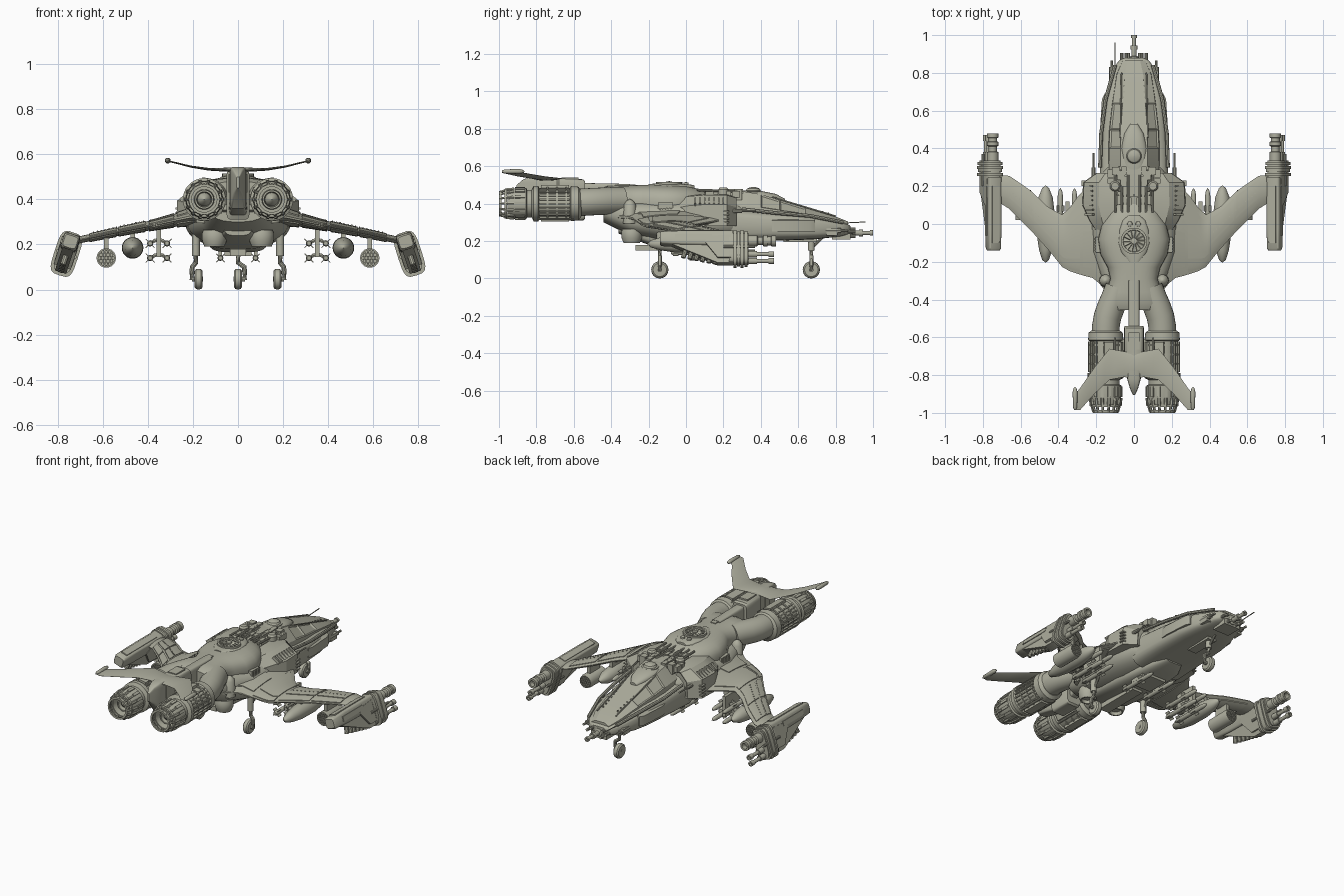
import bpy, bmesh, math, random
from mathutils import Vector, Matrix
random.seed(4)
V = Vector
hull_mat = bpy.data.materials.new("khaki grey hull")
hull_mat.diffuse_color = (0.42, 0.42, 0.34, 1)
new = bmesh.new

def finish(name, bm, mirror=True, ang=35):
    bmesh.ops.recalc_face_normals(bm, faces=bm.faces[:])
    for f in bm.faces: f.smooth = True
    for e in bm.edges: e.smooth = e.calc_face_angle(3.0) < math.radians(ang)
    me = bpy.data.meshes.new(name); bm.to_mesh(me); bm.free()
    me.materials.append(hull_mat)
    ob = bpy.data.objects.new(name, me)
    bpy.context.collection.objects.link(ob)
    if mirror:
        ob.modifiers.new("mirror", 'MIRROR').use_mirror_merge = False
    return ob

def loft(bm, rings, cap=True):
    vs = [[bm.verts.new(p) for p in r] for r in rings]
    n = len(vs[0])
    for a, b in zip(vs, vs[1:]):
        for i in range(n):
            bm.faces.new((a[i], a[(i+1) % n], b[(i+1) % n], b[i]))
    if cap:
        bm.faces.new(vs[0]); bm.faces.new(vs[-1][::-1])

def hull(bm, secs, e=2.5, n=28, cx=0):
    # superellipse sections: y, half width, bottom z, top z
    def pw(c): return math.copysign(abs(c) ** (2/e), c)
    loft(bm, [[(cx + w*pw(math.cos(2*math.pi*i/n)), y, (zb+zt)/2 + (zt-zb)/2*pw(math.sin(2*math.pi*i/n)))
               for i in range(n)] for y, w, zb, zt in secs])

def lathe(bm, prof, o, d=(0, 1, 0), n=20):
    # profile: distance along d, radius; a profile that closes on itself gets no caps
    q = V(d).to_track_quat('Z', 'Y')
    loft(bm, [[V(o) + q @ V((max(r, .0005)*math.cos(2*math.pi*i/n), max(r, .0005)*math.sin(2*math.pi*i/n), t))
               for i in range(n)] for t, r in prof], prof[0] != prof[-1])

def rod(bm, a, b, r, n=10):
    d = V(b) - V(a)
    lathe(bm, [(0, r), (d.length, r)], a, d, n)

def sweep(bm, pts, r, n=14):
    pts = [V(p) for p in pts]
    rings = []
    for i, p in enumerate(pts):
        t = pts[min(i+1, len(pts)-1)] - pts[max(i-1, 0)]
        q = t.to_track_quat('Z', 'X' if abs(t.normalized().x) < .9 else 'Y')
        rings.append([p + q @ V((r*math.cos(2*math.pi*k/n), r*math.sin(2*math.pi*k/n), 0)) for k in range(n)])
    loft(bm, rings)

def box(bm, c, s, rot=None):
    m = Matrix.Translation(c) @ (rot or Matrix()) @ Matrix.Diagonal((*s, 1))
    bmesh.ops.create_cube(bm, size=1, matrix=m)

def prism(bm, pts, x0, x1):  # (y, z) outline extruded in x
    loft(bm, [[(x, y, z) for y, z in pts] for x in (x0, x1)])

# lower nose hull, main body and belly
bm = new(); hull(bm, [(.88,.05,.245,.28), (.865,.08,.235,.29), (.83,.105,.225,.3), (.7,.147,.21,.33), (.6,.165,.205,.345), (.4,.178,.2,.36), (.2,.183,.19,.38)], 4)
finish("nose_hull", bm, False)
bm = new(); hull(bm, [(.3,.15,.21,.41), (.22,.21,.2,.43), (.05,.235,.19,.43), (-.15,.225,.2,.42), (-.3,.165,.23,.42), (-.44,.13,.3,.45)], 2.6)
finish("main_body", bm, False)
bm = new(); hull(bm, [(.36,.06,.19,.24), (.28,.1,.165,.26), (0,.13,.165,.28), (-.2,.125,.18,.28), (-.36,.06,.24,.32)], 3.5)
box(bm, (0,-.12,.165), (.07,.3,.03)); box(bm, (0,.14,.165), (.12,.14,.03))
finish("belly", bm, False)
bm = new()
hull(bm, [(.12,.07,.38,.455), (.06,.13,.32,.48), (0,.17,.3,.495), (-.08,.19,.3,.5), (-.16,.178,.3,.5), (-.23,.14,.3,.5),
          (-.29,.125,.31,.498), (-.36,.148,.32,.497), (-.42,.165,.33,.495), (-.455,.14,.35,.48)], 2.6, 36)
finish("rear_hump", bm, False)

# faceted canopy with inset side panes
bm = new()
loft(bm, [[(-w,y,zb), (w,y,zb), (w*.93,y,zm), (w*.5,y,zt), (-w*.5,y,zt), (-w*.93,y,zm)] for y, w, zb, zm, zt in
     [(.865,.065,.25,.29,.305), (.79,.098,.27,.315,.335), (.64,.122,.28,.345,.378), (.5,.138,.29,.365,.42), (.4,.142,.3,.38,.45), (.28,.14,.3,.39,.47), (.1,.12,.3,.39,.46)]])
bm.normal_update()
side = [f for f in bm.faces if abs(f.normal.x) > .3 and f.normal.z > .2 and .4 < f.calc_center_median().y < .62]
bmesh.ops.inset_individual(bm, faces=side, thickness=.012, depth=-.006)
finish("canopy", bm, False, 20)
bm = new()  # canopy rails, side armour and edge rivets
rod(bm, (.066,.8,.333), (.073,.46,.435), .004, 8)
sweep(bm, [(.1,.84,.3), (.15,.66,.335), (.174,.48,.35), (.18,.3,.37)], .01, 8)
loft(bm, [[(.14,y,.25), (w,y,.25), (w,y,.31), (.14,y,.325)] for y, w in ((.69,.155), (.66,.17), (.5,.18), (.46,.175))])
for i in range(9): box(bm, (.05+.002*i, .76-.03*i, .346+.0072*i), (.005,.008,.012))
finish("canopy_rails", bm)

# dome turret and teardrop fairing behind the canopy
bm = new(); hull(bm, [(.53,.02,.39,.425), (.48,.05,.4,.452), (.4,.07,.4,.468), (.3,.065,.4,.47), (.24,.04,.4,.465)], 2.5)
lathe(bm, [(0,.05), (.012,.05), (.014,.04), (.025,.034), (.032,.018), (.034,0)], (0,.36,.455), (0,0,1), 24)
finish("dome_turret", bm, False)

# spine machinery
bm = new()
for i in range(26):
    box(bm, (random.uniform(.02,.13), random.uniform(.11,.3), .45), (random.uniform(.012,.04), random.uniform(.015,.05), random.uniform(.03,.06)))
for x in (.03,.065,.1): rod(bm, (x,.06,.473), (x,.26,.466), .007)
lathe(bm, [(0,.028), (.03,.028), (.04,.02)], (.1,.2,.445), (0,0,1), 16)
finish("spine_machinery", bm)

# angled intake shoulders with vents
bm = new()
loft(bm, [[(.1,y,.28), (.1,y,.45-d), (.17+k/2,y,.445-d), (.235+k,y,.395-d), (.24+k,y,.28)] for y, k, d in
     ((.27,-.04,.015), (.22,.03,.0), (.1,.035,0), (.02,.0,.005), (-.06,-.05,.02))])
bm.normal_update()
bmesh.ops.inset_individual(bm, faces=[f for f in bm.faces if f.normal.x > .3 or f.normal.y > .8], thickness=.009, depth=-.006)
for i in range(7): box(bm, (.235,.2-.025*i,.41), (.05,.009,.02), Matrix.Rotation(.65,4,'Y'))
for i in range(4): box(bm, (.258,.215,.3+.02*i), (.04,.03,.008))
rod(bm, (.215,.2,.36), (.215,.3,.36), .011); rod(bm, (.215,.3,.36), (.215,.375,.36), .005)
finish("intake_shoulder", bm, True, 20)

# wings
WS = [(.1,.25,-.43,.335,.1), (.2,.235,-.29,.325,.08), (.28,.17,-.27,.308,.058), (.37,.045,-.24,.288,.045), (.45,.085,-.14,.273,.04),
      (.55,.18,-.03,.253,.036), (.66,.255,.08,.23,.032), (.74,.26,.13,.213,.032)]
def wing_pt(x, f, side, off=0, S=WS):
    for a, b in zip(S, S[1:]):
        if x <= b[0] + 1e-6: break
    k = (x-a[0])/(b[0]-a[0])
    le, te, z, t = [a[j]+(b[j]-a[j])*k for j in range(1, 5)]
    h = t/2*max(.12, max(0, math.sin(math.pi*f))**.6)
    return (x, le+(te-le)*f, z + side*h + off)
def wing(bm, S, xs):
    fs = [0,.03,.1,.25,.45,.65,.85,1]
    loft(bm, [[wing_pt(x,f,1,0,S) for f in fs]+[wing_pt(x,f,-1,0,S) for f in fs[::-1]] for x in xs])
def plate(bm, x0, x1, f0, f1, side=1):
    fs = [f0+(f1-f0)*i/6 for i in range(7)]
    loft(bm, [[wing_pt(x0+(x1-x0)*i/5,f,side,.004) for f in fs]+[wing_pt(x0+(x1-x0)*i/5,f,side,-.004) for f in fs[::-1]] for i in range(6)])
bm = new(); wing(bm, WS, [.1+.04*i for i in range(17)]); finish("wing", bm, True, 40)
bm = new()
for a in ((.285,.395,.1,.8), (.41,.53,.12,.66), (.54,.66,.12,.66), (.41,.53,.72,.95), (.54,.66,.72,.95), (.285,.395,.84,.97), (.18,.27,.5,.9)):
    plate(bm, *a); plate(bm, *a, -1)
for i in range(14):
    p = wing_pt(.42+.017*i, .45, 1, .004); box(bm, p, (.005,.005,.006))
finish("wing_panels", bm, True, 30)

# wing tip gun pods, built upright then tilted: slim rear box, deep front block, collar, barrels
bm = new()
hull(bm, [(-.14,.03,.03,.085), (-.13,.036,.022,.092), (-.02,.038,.015,.096), (.25,.038,.01,.096)], 5, 20)
prism(bm, [(-.1,.03), (.25,.06), (.25,-.085), (.17,-.085), (.04,-.03)], -.026, .026)
prism(bm, [(.1,.03), (.13,.06), (.24,.07), (.24,-.06), (.17,-.06)], -.04, .04)
box(bm, (0,.05,.094), (.04,.3,.012)); box(bm, (.036,.04,.055), (.012,.2,.03))
for y, s in ((.262,1), (.282,.92), (.3,1), (.32,.94)):
    hull(bm, [(y-.008,.054*s,-.1*s,.1*s), (y+.008,.054*s,-.1*s,.1*s)], 4, 24)
hull(bm, [(.23,.042,-.085,.085), (.335,.042,-.085,.085)], 4, 24)
for i in range(6): rod(bm, (0,.0+.034*i,.0), (0,-.015+.034*i,-.05-.007*i), .013)
lathe(bm, [(0,.03), (.05,.03), (.055,.022), (.08,.022), (.085,.031), (.105,.031), (.107,.024), (.125,.024), (.127,.03), (.15,.03), (.15,.018), (.12,.018)], (0,.33,.045), n=16)
for z in (-.03,-.068): lathe(bm, [(0,.017), (.05,.017), (.05,.011), (.11,.011), (.11,.016), (.14,.016), (.14,.008), (.11,.008)], (0,.33,z), n=12)
for s in (-1, 1): rod(bm, (.04*s,.2,-.0), (.04*s,.37,-.0), .008)
bm.transform(Matrix.Translation((.762,0,.158)) @ Matrix.Rotation(math.radians(-18),4,'Y'))
finish("wing_tip_gun_pod", bm)

# engine feed pipes
bm = new(); sweep(bm, [(.08,-.34,.415), (.1,-.39,.415), (.122,-.44,.413), (.14,-.49,.411), (.149,-.54,.408), (.15,-.6,.405)], .073, 28)
finish("engine_pipe", bm)
# engines
E = (.15, 0, .4)
bm = new()
lathe(bm, [(-.56,.07), (-.575,.09), (-.615,.093), (-.62,.084), (-.785,.084), (-.79,.095), (-.815,.095), (-.825,.074), (-.85,.074), (-.855,.084),
           (-.92,.082), (-.955,.073), (-.955,.064), (-.89,.058), (-.89,.045), (-.94,.042), (-.94,.034), (-.9,.03), (-.93,.02), (-.945,0)], E, n=36)
for y, r in ((-.963,.079), (-.993,.068)):
    lathe(bm, [(y-.007,r), (y+.007,r+.002), (y+.007,r-.01), (y-.007,r-.012), (y-.007,r)], E, n=32)
def radial(a, r, y): return (E[0]+r*math.cos(a), y, E[2]+r*math.sin(a))
for i in range(14):
    a = math.tau*i/14
    rod(bm, radial(a,.08,-.92), radial(a,.076,-.962), .009, 6); rod(bm, radial(a,.073,-.962), radial(a,.064,-.995), .007, 6)
    box(bm, radial(a,.084,-.888), (.01,.055,.016), Matrix.Rotation(-a,4,'Y'))
for i in range(9):  # outer grill
    a = -1 + .25*i
    box(bm, radial(a,.088,-.703), (.012,.16,.007), Matrix.Rotation(-a,4,'Y'))
for y in (-.64,-.69,-.74): lathe(bm, [(y-.005,.08), (y-.005,.09), (y+.005,.09), (y+.005,.08)], E, n=28)
for a in (1.75, 2.8, 3.6, -1.57):
    box(bm, radial(a,.088,-.7), (.016,.15,.05), Matrix.Rotation(-a,4,'Y')); rod(bm, radial(a+.4,.088,-.6), radial(a+.4,.088,-.8), .006, 8)
finish("engine", bm)

# tail boom and tail plane
bm = new()
hull(bm, [(-.3,.03,.42,.505), (-.54,.03,.36,.51)], 6)
hull(bm, [(-.54,.05,.32,.52), (-.55,.052,.31,.53), (-.68,.052,.31,.535), (-.69,.04,.33,.535), (-.82,.036,.36,.545), (-.87,.022,.42,.53), (-.905,.006,.45,.5)], 7)
box(bm, (0,-.62,.53), (.06,.09,.02)); box(bm, (0,-.76,.47), (.085,.04,.08)); box(bm, (0,-.64,.4), (.24,.06,.05))
box(bm, (0,-.38,.499), (.035,.22,.008))
finish("tail_boom", bm, False)
TS = [(0,-.69,-.82,.532,.022), (.05,-.675,-.81,.532,.018), (.13,-.66,-.825,.534,.012), (.21,-.76,-.9,.546,.009), (.29,-.875,-.99,.566,.007), (.31,-.9,-.985,.57,.007)]
bm = new(); wing(bm, TS, [.31*i/12 for i in range(13)])
lathe(bm, [(-.985,.004), (-.97,.011), (-.89,.013), (-.87,.008), (-.862,0)], (.312,0,.572), n=12)
finish("tail_plane", bm)

# top fan inside its collar
bm = new()
hull(bm, [(.045,.03,.46,.497), (.02,.06,.46,.503), (-.03,.078,.46,.506), (-.1,.085,.46,.508), (-.15,.07,.46,.508), (-.2,.03,.46,.505)], 3)
lathe(bm, [(0,.07), (.016,.07), (.016,.058), (.006,.056), (.006,.018), (.018,.016), (.02,0)], (0,-.09,.5), (0,0,1), 32)
for i in range(14):
    a = math.tau*i/14
    box(bm, (.037*math.cos(a),-.09+.037*math.sin(a),.51), (.042,.008,.006), Matrix.Rotation(a,4,'Z') @ Matrix.Rotation(.5,4,'X'))
for s in (-1, 1): lathe(bm, [(0,.015), (.014,.013), (.018,0)], (.022*s,.0,.498), (0,0,1), 12)
finish("top_fan", bm, False)

# lift nozzles, domed fairings, side vents
bm = new()
lathe(bm, [(0,.0), (.01,.018), (.03,.032), (.13,.036)], (.15,-.3,.425), (0,0,-1), 24)
lathe(bm, [(0,.05), (.02,.056), (.05,.054), (.075,.044), (.075,.036), (.055,.032)], (.105,-.29,.265), (0,0,-1), 24)
box(bm, (.18,-.11,.38), (.045,.08,.05))
for i in range(5): box(bm, (.205,-.14+.015*i,.38), (.008,.006,.04))
finish("lift_nozzle", bm)

# nose guns and probe
bm = new()
lathe(bm, [(.82,.03), (.885,.026), (.89,.014), (.925,.014), (.925,.019), (.945,.019), (.945,.011), (.985,.011), (.985,.015), (1,.015), (1,.007), (.98,.007)], (0,0,.243), n=14)
rod(bm, (-.1,.82,.295), (-.1,.96,.302), .003, 6)
box(bm, (0,.83,.225), (.11,.1,.035))
finish("nose_gun", bm, False)
bm = new()
rod(bm, (.118,.72,.255), (.118,.83,.255), .014); rod(bm, (.118,.83,.255), (.118,.865,.255), .007)
for x, z in ((.04,.265), (.065,.25), (.03,.225)): rod(bm, (x,.8,z), (x,.905,z), .009)
box(bm, (.11,.78,.25), (.04,.06,.04))
finish("side_nose_guns", bm)

# underwing stores
def missile(bm, x, z, y0=-.08, y1=.19, r=.014):
    L = y1-y0
    lathe(bm, [(0,r*.7), (.01,r), (L-.04,r), (L-.015,r*.7), (L,0)], (x,y0,z), n=12)
    for k in range(2):
        for y in (y0+.025, y0+L*.6): box(bm, (x,y,z), (r*4,.03,.004), Matrix.Rotation(math.pi/4+k*math.pi/2,4,'Y'))
bm = new()
for x, z in ((.315,.205), (.39,.205), (.315,.14), (.39,.14)):
    missile(bm, x, z); rod(bm, (.352,.05,z+.02), (x,.05,z), .008, 6)
box(bm, (.352,.05,.21), (.02,.14,.13))
missile(bm, .078, .14, 0, .27, .013); box(bm, (.078,.13,.16), (.015,.1,.03))
finish("missile_rack", bm)
bm = new()
lathe(bm, [(-.205,0), (-.19,.018), (-.14,.034), (-.06,.046), (.06,.048), (.14,.038), (.19,.018), (.205,0)], (.468,0,.185), n=24)
box(bm, (.468,.02,.245), (.02,.13,.05))
finish("bomb", bm)
bm = new()
lathe(bm, [(.02,.036), (.02,.043), (.16,.043), (.18,.038), (.18,.036), (.165,.036), (.165,.001), (.035,.001), (.035,.036), (.02,.036)], (.585,0,.14), n=24)
for q in range(-2, 3):
    for r in range(-2, 3):
        if abs(q+r) <= 2: lathe(bm, [(.02,.0075), (.18,.0075), (.18,.005), (.17,.005), (.03,.005), (.02,.005), (.02,.0075)], (.585+.0155*(q+r/2),0,.14+.0135*r), n=8)
box(bm, (.585,.095,.21), (.02,.1,.07))
finish("rocket_pod", bm)

# landing gear
def gear(bm, x, y, top, k):
    lathe(bm, [(-.018,.02), (-.018,.036), (-.011,.044), (0,.046), (.011,.044), (.018,.036), (.018,.02)], (x,y,.046), (1,0,0), 24)
    rod(bm, (x-.02,y,.046), (x+.03,y,.046), .012)
    sweep(bm, [(x+k,y,top), (x+k,y,.15), (x+k,y,.12), (x+.028,y,.1), (x+.03,y,.07), (x+.03,y,.042)], .011, 10)
    rod(bm, (x+k,y,top), (x+k,y,.15), .018, 12)
    rod(bm, (x+k,y,.16), (x+k,y+.07,top), .007, 8)
bm = new(); gear(bm, .175, -.14, .27, .012); finish("main_gear", bm)
bm = new(); gear(bm, 0, .67, .23, 0); box(bm, (0,.61,.205), (.06,.18,.02)); finish("nose_gear", bm, False)
